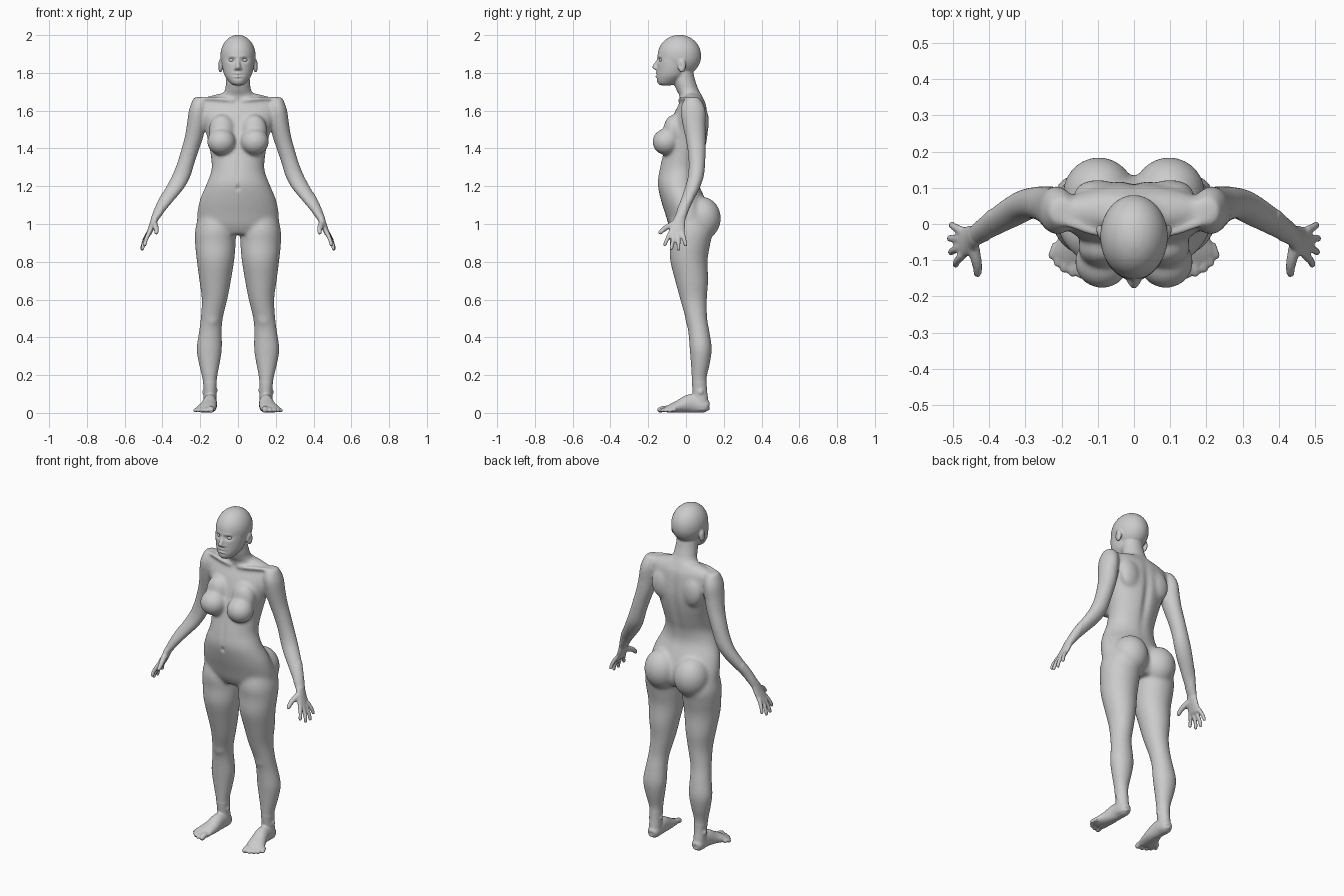
import bpy, bmesh, math
from mathutils import Vector, Matrix


def spline(keys, steps=5):
    """Catmull-Rom interpolation through tuples."""
    out, n = [], len(keys)
    for i in range(n - 1):
        p = [keys[max(i - 1, 0)], keys[i], keys[i + 1], keys[min(i + 2, n - 1)]]
        for s in range(steps):
            t = s / steps
            out.append([0.5 * (2 * b + (c - a) * t + (2 * a - 5 * b + 4 * c - d) * t * t
                               + (3 * b - a - 3 * c + d) * t ** 3) for a, b, c, d in zip(*p)])
    return out + [list(keys[-1])]


def loft(bm, keys, along=False, sides=28):
    """Skin ellipses (x, y, z, ra, rb): level, or square to the path when along=True."""
    rings, pts = [], spline(keys)
    for i, (x, y, z, ra, rb) in enumerate(pts):
        u, v = Vector((1, 0, 0)), Vector((0, 1, 0))
        if along:
            d = Vector(pts[min(i + 1, len(pts) - 1)][:3]) - Vector(pts[max(i - 1, 0)][:3])
            d.normalize()
            u = d.cross(Vector((0, 0, 1))).normalized()
            v = u.cross(d)
        c = Vector((x, y, z))
        rings.append([bm.verts.new(c + u * ra * math.cos(a) + v * rb * math.sin(a))
                      for a in (math.tau * k / sides for k in range(sides))])
    for r, q in zip(rings, rings[1:]):
        for k in range(sides):
            j = (k + 1) % sides
            bm.faces.new((r[k], r[j], q[j], q[k]))
    bm.faces.new(rings[0])
    bm.faces.new(rings[-1])


def digit(bm, pts, r0, r1):
    """Finger or toe: tapering tube with a rounded tip."""
    n = len(pts) - 1
    keys = [(*p, r0 + (r1 - r0) * i / n, r0 + (r1 - r0) * i / n) for i, p in enumerate(pts)]
    tip = Vector(pts[-1]) + (Vector(pts[-1]) - Vector(pts[-2])).normalized() * r1 * 0.6
    loft(bm, keys + [(*tip, r1 * 0.5, r1 * 0.5)], True, 12)


def blob(bm, c, r):
    bmesh.ops.create_uvsphere(bm, u_segments=28, v_segments=18, radius=1,
                              matrix=Matrix.Translation(c) @ Matrix.Diagonal((*r, 1)))


bm = bmesh.new()

# Leg
loft(bm, [(.115, .02, 1.06, .09, .09), (.12, .025, .97, .107, .115), (.12, .022, .90, .108, .108),
          (.119, .015, .81, .10, .10), (.121, .03, .70, .084, .088), (.124, .04, .60, .068, .071),
          (.139, .055, .50, .059, .058), (.146, .068, .43, .061, .057), (.152, .078, .34, .068, .059),
          (.152, .076, .26, .056, .051), (.15, .07, .19, .041, .041), (.148, .072, .13, .034, .039),
          (.148, .078, .07, .034, .04), (.148, .08, .015, .032, .046)])
blob(bm, (.137, .017, .50), (.035, .022, .045))
blob(bm, (.178, .078, .11), (.012, .014, .016))
blob(bm, (.12, .07, .12), (.012, .014, .016))

# Foot and toes
loft(bm, [(.147, .12, .03, .02, .022), (.147, .10, .036, .034, .036), (.148, .03, .05, .037, .05),
          (.156, -.03, .036, .045, .036), (.171, -.08, .023, .053, .023),
          (.178, -.105, .016, .046, .015)], True)
for base, tip, r in [((.143, -.09, .02), (.142, -.142, .014), .018),
                     ((.167, -.09, .018), (.17, -.139, .011), .013),
                     ((.188, -.085, .017), (.194, -.128, .011), .0125),
                     ((.204, -.075, .016), (.213, -.112, .011), .012),
                     ((.214, -.055, .015), (.229, -.09, .010), .012)]:
    mid = ((base[0] + tip[0]) / 2, (base[1] + tip[1]) / 2, base[2] + .002)
    digit(bm, [base, mid, tip], r, r * .85)

# Arm
loft(bm, [(.20, .035, 1.672, .035, .035), (.205, .035, 1.64, .043, .056), (.212, .037, 1.60, .049, .067),
          (.22, .042, 1.53, .051, .062), (.233, .05, 1.46, .05, .055), (.253, .056, 1.395, .048, .049),
          (.277, .058, 1.32, .047, .045), (.302, .052, 1.25, .051, .043), (.335, .033, 1.19, .051, .041),
          (.37, .012, 1.14, .045, .037), (.40, -.008, 1.095, .037, .033), (.427, -.024, 1.05, .027, .031),
          (.439, -.032, 1.025, .02, .03)])

# Palm, fingers and thumb
loft(bm, [(.435, -.03, 1.045, .022, .028), (.45, -.042, 1.00, .019, .038),
          (.467, -.05, .96, .016, .044), (.477, -.052, .935, .012, .042)])
for path in [[(.472, -.085, .95), (.488, -.102, .915), (.493, -.113, .888)],
             [(.477, -.063, .945), (.499, -.073, .895), (.506, -.079, .866)],
             [(.478, -.041, .945), (.502, -.040, .895), (.509, -.040, .864)],
             [(.475, -.019, .955), (.496, -.008, .915), (.504, -.002, .886)]]:
    digit(bm, path, .0125, .0095)
digit(bm, [(.446, -.055, 1.005), (.436, -.098, .985), (.432, -.122, .968), (.432, -.139, .952)], .018, .011)

# Breast, shoulder blade, buttock, collar bone, ear, nostril
blob(bm, (.088, -.105, 1.435), (.076, .073, .071))
blob(bm, (.085, -.065, 1.495), (.07, .055, .085))
blob(bm, (.10, .085, 1.54), (.065, .037, .085))
blob(bm, (.097, .083, 1.03), (.10, .102, .115))
digit(bm, [(.02, -.032, 1.652), (.09, -.03, 1.662), (.18, .0, 1.668)], .011, .011)
blob(bm, (.093, -.022, 1.837), (.013, .022, .036))
blob(bm, (.012, -.157, 1.823), (.009, .011, .009))

# Mirror the paired parts
dup = bmesh.ops.duplicate(bm, geom=bm.verts[:] + bm.edges[:] + bm.faces[:])["geom"]
for v in dup:
    if isinstance(v, bmesh.types.BMVert):
        v.co.x *= -1

# Torso
torso = [(1.69, .035, .10, .045), (1.67, .035, .17, .055), (1.64, .035, .205, .07),
         (1.58, .025, .205, .09), (1.50, .015, .175, .105), (1.42, 0, .155, .11),
         (1.34, -.02, .142, .11), (1.28, -.035, .142, .108), (1.21, -.04, .168, .111),
         (1.13, -.015, .202, .119), (1.05, .01, .217, .119), (.99, .02, .21, .11),
         (.945, .02, .15, .085)]
loft(bm, [(0, y, z, rx, ry) for z, y, rx, ry in torso])

# Neck, skull, face and nose
loft(bm, [(0, -.015, 1.82, .06, .05), (0, -.008, 1.76, .063, .057), (0, .008, 1.71, .07, .06),
          (0, .025, 1.68, .09, .06), (0, .03, 1.64, .13, .06)])
blob(bm, (0, -.035, 1.891), (.094, .116, .111))
loft(bm, [(0, -.045, 1.92, .085, .095), (0, -.06, 1.87, .086, .092), (0, -.065, 1.83, .083, .089),
          (0, -.075, 1.79, .073, .081), (0, -.088, 1.765, .058, .068), (0, -.103, 1.742, .038, .045),
          (0, -.105, 1.734, .02, .028)])
loft(bm, [(0, -.140, 1.885, .010, .010), (0, -.150, 1.86, .010, .012),
          (0, -.164, 1.832, .013, .016), (0, -.158, 1.818, .009, .012)], False, 16)

bmesh.ops.recalc_face_normals(bm, faces=bm.faces[:])
mesh = bpy.data.meshes.new("body")
bm.to_mesh(mesh)
bm.free()
body = bpy.data.objects.new("body", mesh)
bpy.context.collection.objects.link(body)

# Fuse all parts into one skin
fuse = body.modifiers.new("fuse", 'REMESH')
fuse.mode = 'VOXEL'
fuse.voxel_size = .0052
bpy.context.view_layer.update()
skin = bpy.data.meshes.new_from_object(body.evaluated_get(bpy.context.evaluated_depsgraph_get()))
body.modifiers.clear()
body.data = skin

# Relax the skin: lightly everywhere, strongly on trunk and limbs
bm = bmesh.new()
bm.from_mesh(skin)


def relax(verts, times):
    for _ in range(times):
        bmesh.ops.smooth_vert(bm, verts=verts, factor=.5, use_axis_x=True, use_axis_y=True, use_axis_z=True)


relax(bm.verts[:], 4)
relax([v for v in bm.verts if .16 < v.co.z < 1.73 and abs(v.co.x) < .40], 26)
relax([v for v in bm.verts if v.co.z > 1.88], 8)

# Sculpt strokes: centre, reach, push (mirrored)
strokes = [((.034, -.148, 1.868), (.019, .03, .012), (0, .012, 0)),    # eye socket
           ((.034, -.148, 1.887), (.03, .02, .009), (0, -.004, 0)),    # brow
           ((0, -.155, 1.797), (.02, .02, .006), (0, -.006, 0)),       # upper lip
           ((0, -.155, 1.780), (.018, .02, .006), (0, -.006, 0)),      # lower lip
           ((0, -.158, 1.789), (.026, .03, .0035), (0, .006, 0)),      # mouth line
           ((0, -.155, 1.770), (.02, .02, .005), (0, .004, 0)),        # chin groove
           ((.106, -.03, 1.838), (.02, .010, .016), (-.006, 0, 0)),    # ear bowl
           ((0, .11, 1.42), (.024, .06, .18), (0, -.012, 0)),          # spine
           ((0, -.15, 1.19), (.010, .03, .013), (0, .008, 0)),         # navel
           ((0, -.14, 1.30), (.015, .03, .08), (0, .004, 0))]          # midline
for c, r, push in strokes:
    push = Vector(push)
    for v in bm.verts:
        dz = (v.co.z - c[2]) / r[2]
        if abs(dz) > 2.5:
            continue
        side = 1 if v.co.x >= 0 else -1
        q = dz * dz + ((abs(v.co.x) - c[0]) / r[0]) ** 2 + ((v.co.y - c[1]) / r[1]) ** 2
        if q < 6:
            v.co += Vector((push.x * side, push.y, push.z)) * math.exp(-q)
for f in bm.faces:
    f.smooth = True
bm.to_mesh(skin)
bm.free()

# Eyes
for name, s in (("left_eye", 1), ("right_eye", -1)):
    bpy.ops.mesh.primitive_uv_sphere_add(segments=24, ring_count=16, radius=.0135, location=(s * .034, -.1275, 1.867))
    eye = bpy.context.object
    eye.name = name
    eye.scale = (1.15, 1, .8)
    bpy.ops.object.shade_smooth()
